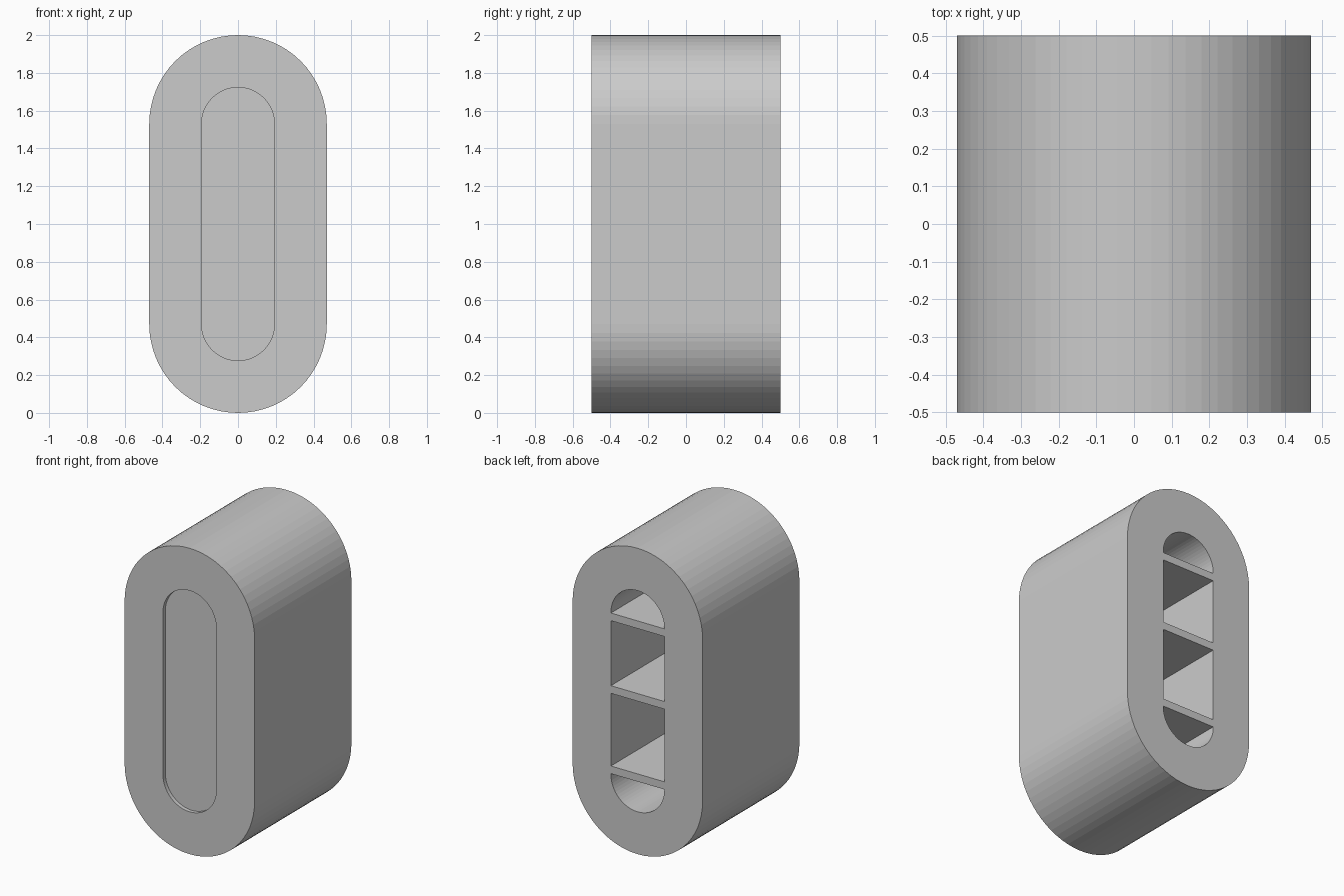
import bpy, bmesh, math

if "Cube" in bpy.data.objects:
    bpy.data.objects.remove(bpy.data.objects["Cube"])

SEG = 32          # facets per half circle
CENTRE = 0.53     # half distance between arc centres


def stadium(radius):
    """Upright stadium outline in x, z around z = 1."""
    pts = []
    for end in (0, 1):
        for i in range(SEG + 1):
            a = math.pi * (end + i / SEG)
            zc = 1 + (CENTRE if end == 0 else -CENTRE)
            pts.append((radius * math.cos(a), zc + radius * math.sin(a)))
    return pts


def new_object(name, bm):
    bmesh.ops.recalc_face_normals(bm, faces=bm.faces)
    mesh = bpy.data.meshes.new(name)
    bm.to_mesh(mesh)
    bm.free()
    obj = bpy.data.objects.new(name, mesh)
    bpy.context.collection.objects.link(obj)
    return obj


def loop(bm, pts, y):
    return [bm.verts.new((x, y, z)) for x, z in pts]


def bridge(bm, a, b):
    n = len(a)
    for i in range(n):
        j = (i + 1) % n
        bm.faces.new((a[i], a[j], b[j], b[i]))


# Thick outer housing: a closed ring of four bridged loops
bm = bmesh.new()
outer, inner = stadium(0.47), stadium(0.193)
loops = [loop(bm, outer, -0.5), loop(bm, outer, 0.5),
         loop(bm, inner, 0.5), loop(bm, inner, -0.5)]
for k in range(4):
    bridge(bm, loops[k], loops[(k + 1) % 4])
new_object("housing", bm)

# Slightly recessed front panel closing the opening
bm = bmesh.new()
front, back = loop(bm, inner, -0.475), loop(bm, inner, -0.425)
bridge(bm, front, back)
bm.faces.new(front)
bm.faces.new(back)
new_object("front_panel", bm)

# Three shelves, flush with the back and reaching the panel
for name, z in (("lower_shelf", 0.5), ("middle_shelf", 1.025), ("upper_shelf", 1.5)):
    bm = bmesh.new()
    bmesh.ops.create_cube(bm, size=1)
    bmesh.ops.scale(bm, vec=(0.386, 0.925, 0.05), verts=bm.verts)
    shelf = new_object(name, bm)
    shelf.location = (0, 0.0375, z)
